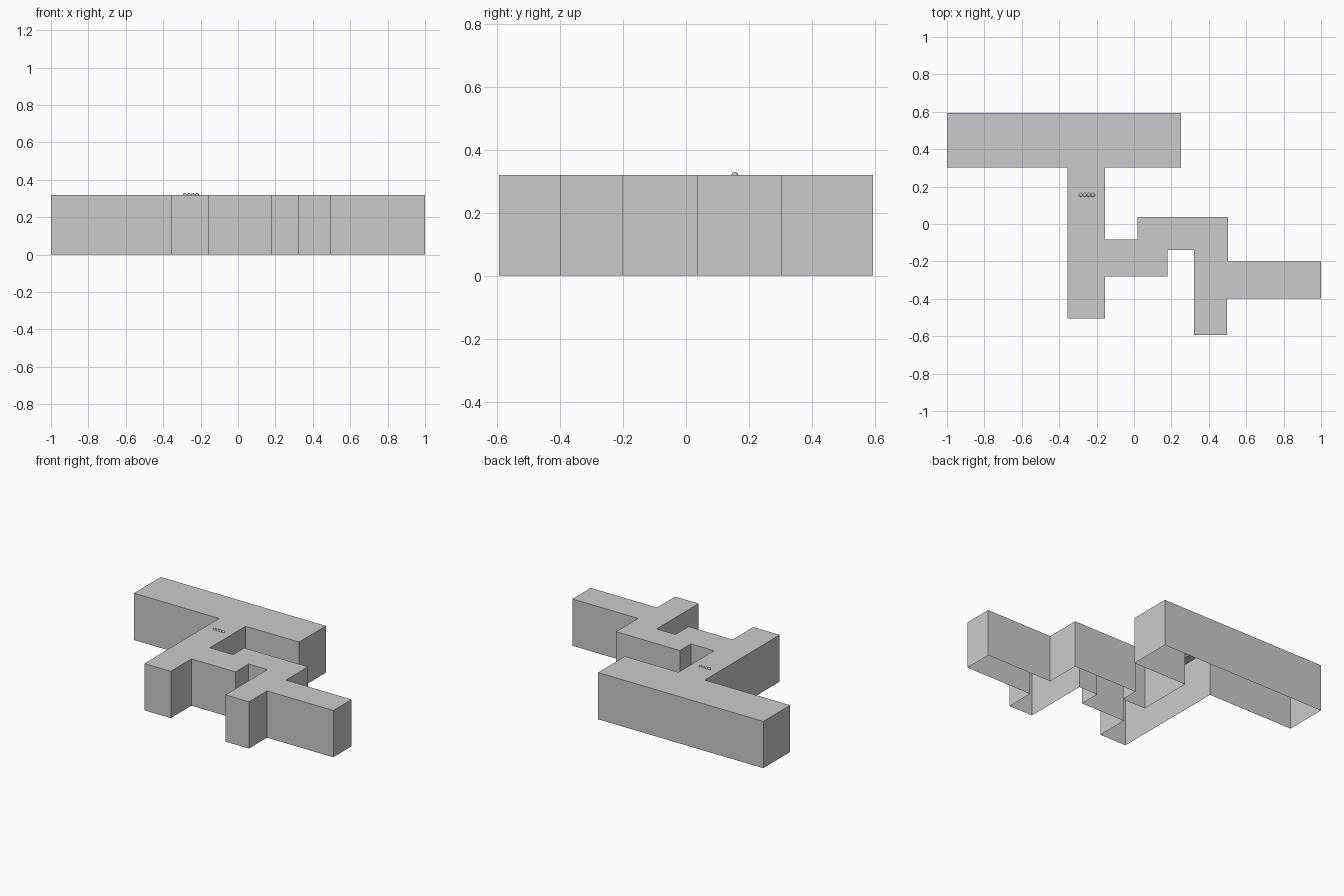
import bpy, bmesh

if "Cube" in bpy.data.objects:
    bpy.data.objects.remove(bpy.data.objects["Cube"])

H = 0.32  # roof height

# building shell: footprint roof with walls dropped to the ground, open underneath
outline = [(-1, .593), (.25, .593), (.25, .303), (-.155, .303), (-.155, -.082),
           (.02, -.082), (.02, .038), (.503, .038), (.503, -.2), (1, -.2),
           (1, -.398), (.498, -.398), (.498, -.593), (.32, -.593), (.32, -.14),
           (.178, -.14), (.178, -.282), (-.155, -.282), (-.155, -.505),
           (-.355, -.505), (-.355, .303), (-1, .303)]
bm = bmesh.new()
top = [bm.verts.new((x, y, H)) for x, y in outline]
low = [bm.verts.new((x, y, 0)) for x, y in outline]
bm.faces.new(top)
for i in range(len(top)):
    j = (i + 1) % len(top)
    bm.faces.new((top[i], top[j], low[j], low[i]))
bmesh.ops.recalc_face_normals(bm, faces=bm.faces)
roof = max(bm.faces, key=lambda f: f.calc_center_median().z)
if roof.normal.z < 0:
    bmesh.ops.reverse_faces(bm, faces=bm.faces)
bmesh.ops.triangulate(bm, faces=[roof])
mesh = bpy.data.meshes.new("building_shell")
bm.to_mesh(mesh)
bm.free()
bpy.context.collection.objects.link(bpy.data.objects.new("building_shell", mesh))


def pipe(name, pts, r=0.008):
    cu = bpy.data.curves.new(name, 'CURVE')
    cu.dimensions = '3D'
    cu.bevel_depth = r
    cu.bevel_resolution = 2
    cu.use_fill_caps = True
    s = cu.splines.new('POLY')
    s.points.add(len(pts) - 1)
    for p, (x, y) in zip(s.points, pts):
        p.co = (x, y, H - r, 1)
    bpy.context.collection.objects.link(bpy.data.objects.new(name, cu))


# service pipes hung just below the roof, following the corridors
xs = [-.285, -.263, -.241, -.219]
pipe("pipe_west", [(xs[0], .155), (xs[0], .38), (-.83, .38)])
pipe("pipe_south", [(xs[1], .38), (xs[1], -.45)])
pipe("pipe_north_east", [(xs[2], .155), (xs[2], .4), (.05, .4)])
pipe("pipe_east", [(xs[3], .38), (xs[3], -.18), (.1, -.18), (.1, -.05),
                   (.41, -.05), (.41, -.3), (.95, -.3)])
pipe("pipe_south_east", [(.41, -.3), (.41, -.54)])

# round valves poking through the roof
for i, x in enumerate(xs):
    bpy.ops.mesh.primitive_uv_sphere_add(segments=16, ring_count=8, radius=0.0105,
                                         location=(x, .155, H - .001))
    bpy.context.object.name = f"roof_valve_{i + 1}"
    bpy.ops.object.shade_smooth()
